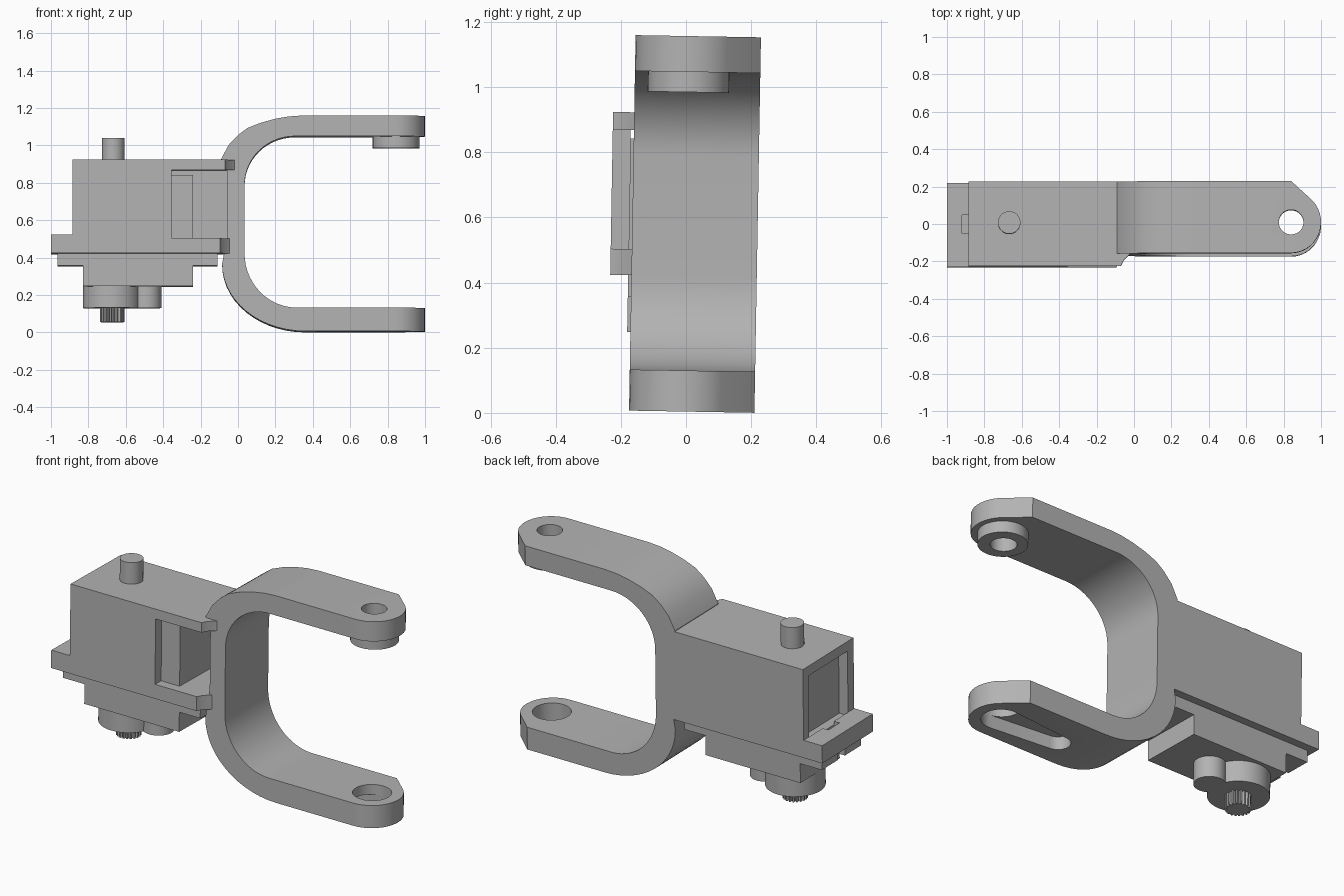
import bpy
import bmesh
from math import cos, sin, radians, pi

if "Cube" in bpy.data.objects:
    bpy.data.objects.remove(bpy.data.objects["Cube"])

GREY = (0.45, 0.45, 0.45, 1)
mat = bpy.data.materials.new("matt grey")
mat.use_nodes = True
mat.diffuse_color = GREY
mat.node_tree.nodes["Principled BSDF"].inputs["Base Color"].default_value = GREY

TILT = radians(-1)          # the whole assembly leans slightly
BACK, FRONT = 0.21, -0.24   # bracket depth
ARM_FRONT = -0.175
AXIS_Y = -0.01              # pivot and shaft line
PIVOT_X, SHAFT_X = 0.84, -0.67


def arc(cx, cy, rx, ry, a, b, n=14):
    """Points on an ellipse from angle a to b in degrees."""
    steps = [radians(a + (b - a) * i / n) for i in range(n + 1)]
    return [(cx + rx * cos(t), cy + ry * sin(t)) for t in steps]


def circle(cx, cy, r, n=40):
    return arc(cx, cy, r, r, 0, 360, n)[:-1]


def prism(name, outline, lo, hi, axis="z"):
    """Extrude an outline in plan (axis z) or in elevation (axis y)."""
    bm = bmesh.new()
    put = (lambda p, h: (p[0], p[1], h)) if axis == "z" else (lambda p, h: (p[0], h, p[1]))
    face = bm.faces.new([bm.verts.new(put(p, lo)) for p in outline])
    new = bmesh.ops.extrude_face_region(bm, geom=[face])["geom"]
    for v in new:
        if isinstance(v, bmesh.types.BMVert):
            v.co["xyz".index(axis)] = hi
    bmesh.ops.recalc_face_normals(bm, faces=bm.faces[:])
    mesh = bpy.data.meshes.new(name)
    bm.to_mesh(mesh)
    bm.free()
    mesh.materials.append(mat)
    ob = bpy.data.objects.new(name, mesh)
    bpy.context.collection.objects.link(ob)
    return ob


def box(name, x0, x1, y0, y1, z0, z1):
    return prism(name, [(x0, y0), (x1, y0), (x1, y1), (x0, y1)], z0, z1)


def cut(ob, tool, operation="DIFFERENCE"):
    """Boolean that is baked at once, then the tool is removed."""
    mod = ob.modifiers.new("cut", "BOOLEAN")
    mod.object, mod.operation, mod.solver = tool, operation, "EXACT"
    bpy.context.view_layer.update()
    graph = bpy.context.evaluated_depsgraph_get()
    mesh = bpy.data.meshes.new_from_object(ob.evaluated_get(graph))
    ob.modifiers.clear()
    ob.data = mesh
    bpy.data.objects.remove(tool)


parts = []

# C-shaped fork: side profile trimmed by the rounded plan of the arm tips
profile = [(1.1, 0.004)]
profile += arc(0.36, 0.364, 0.445, 0.36, 270, 180)
profile += [(-0.06, 0.5), (-0.06, 0.87), (-0.09, 0.925), (-0.05, 1.0), (0, 1.053),
            (0.05, 1.09), (0.12, 1.118), (0.2, 1.14), (0.27, 1.152), (0.34, 1.157), (1.1, 1.157)]
profile += [(1.1, 1.047)] + arc(0.305, 0.787, 0.27, 0.26, 90, 180)
profile += arc(0.315, 0.42, 0.28, 0.29, 180, 270) + [(1.1, 0.13)]
fork = prism("fork", profile, ARM_FRONT, BACK, "y")
tip = [(-0.3, ARM_FRONT - 0.05), (-0.3, BACK + 0.05), (0.8, BACK + 0.05), (PIVOT_X, BACK)]
tip += arc(PIVOT_X, AXIS_Y, 0.16, 0.165, 45, -90) + [(0.8, ARM_FRONT - 0.05)]
cut(fork, prism("tip_plan", tip, -0.1, 1.3), "INTERSECT")
cut(fork, prism("upper_hole", circle(PIVOT_X, AXIS_Y, 0.066), 0.9, 1.3))
cut(fork, prism("lower_hole", circle(PIVOT_X, AXIS_Y, 0.1), 0.05, 0.3))
# tapered recess for the drive lever under the lower arm
lever = arc(PIVOT_X, AXIS_Y, 0.1, 0.1, 95, -95, 20)
lever += arc(0.48, AXIS_Y, 0.065, 0.065, -95, -265, 14)
cut(fork, prism("lever_recess", lever, -0.1, 0.075))
parts.append(fork)

# pivot boss under the upper arm
boss = prism("pivot_boss", circle(PIVOT_X + 0.005, AXIS_Y, 0.125), 0.985, 1.048)
cut(boss, prism("boss_hole", circle(PIVOT_X, AXIS_Y, 0.066), 0.9, 1.3))
parts.append(boss)


# cage around the motor: top and bottom plates with bevelled front tabs
def plate(name, left, right, z0, z1):
    outline = [(left, FRONT), (right - 0.05, FRONT), (right - 0.035, FRONT + 0.03),
               (right, ARM_FRONT), (-0.04, BACK), (left, BACK)]
    return prism(name, outline, z0, z1)


parts.append(plate("cage_top", -0.885, -0.02, 0.865, 0.92))
cage_bottom = plate("cage_bottom", -0.885, -0.045, 0.42, 0.5)
parts += [
    cage_bottom,
    box("cage_front_wall", -0.885, -0.355, FRONT, -0.185, 0.5, 0.865),
    box("cage_back_wall", -0.885, 0.0, 0.16, BACK, 0.5, 0.865),
]
ledge = box("end_ledge", -1.0, -0.885, FRONT, BACK, 0.42, 0.52)
cut(ledge, box("cable_notch", -0.92, -0.8, -0.06, 0.04, 0.47, 0.6))
parts.append(ledge)

# motor: body, mounting flange with end slots, gear housing
parts.append(box("motor_body", -0.83, -0.24, -0.185, 0.16, 0.4, 0.84))
flange = box("motor_flange", -0.965, -0.11, -0.185, 0.165, 0.355, 0.42)
for x in (-0.965, -0.11):
    cut(flange, box("flange_slot", x - 0.04, x + 0.04, AXIS_Y - 0.03, AXIS_Y + 0.03, 0.3, 0.5))
parts.append(flange)
parts += [
    box("gear_housing", -0.83, -0.24, -0.185, 0.165, 0.245, 0.36),
    prism("main_gear_cap", circle(-0.675, AXIS_Y, 0.155), 0.13, 0.25),
    prism("small_gear_cap", circle(-0.49, AXIS_Y, 0.08), 0.13, 0.25),
    prism("top_pin", circle(SHAFT_X + 0.003, AXIS_Y, 0.06), 0.9, 1.04),
]

# toothed output shaft
TEETH = 20
spline = []
for i in range(TEETH):
    for part, r in ((0, 0.052), (0.3, 0.066), (0.65, 0.066), (0.95, 0.052)):
        t = 2 * pi * (i + part) / TEETH
        spline.append((SHAFT_X - 0.003 + r * cos(t), AXIS_Y + r * sin(t)))
parts.append(prism("output_shaft", spline, 0.055, 0.14))

# shading and overall lean
for ob in bpy.context.selected_objects:
    ob.select_set(False)
for ob in parts:
    ob.rotation_euler.x = TILT
    ob.select_set(True)
bpy.context.view_layer.objects.active = fork
bpy.ops.object.shade_smooth_by_angle(angle=radians(25))
